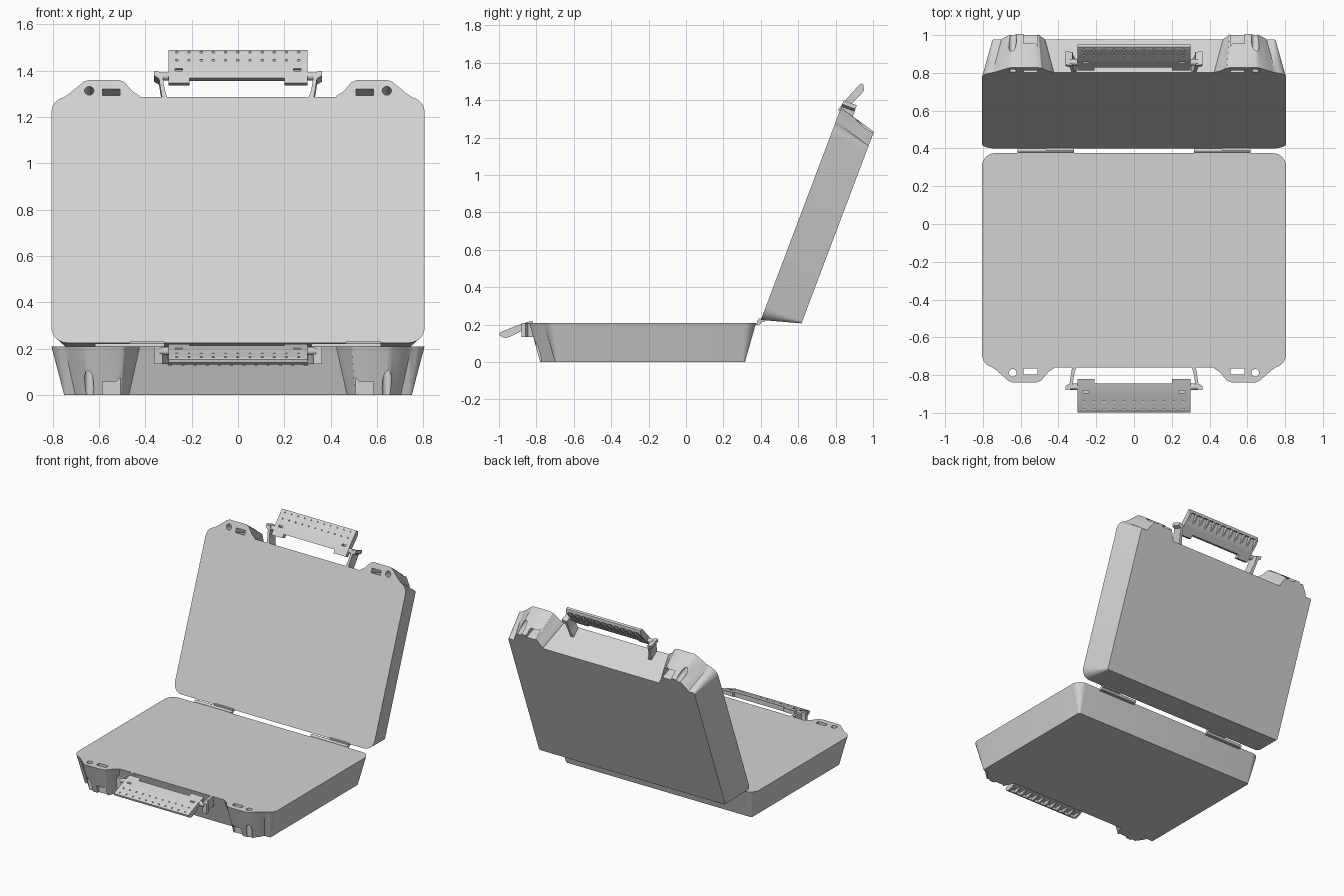
import bpy, bmesh, math
from mathutils import Matrix, Vector

cube = bpy.data.objects.get("Cube")
if cube:
    bpy.data.objects.remove(cube, do_unlink=True)

grey = bpy.data.materials.new("light_grey_plastic")
grey.use_nodes = True
grey.diffuse_color = (0.65, 0.65, 0.65, 1)
grey.node_tree.nodes["Principled BSDF"].inputs["Base Color"].default_value = grey.diffuse_color

TOP = 0.21
parts = []


def finish(name, bm, keep=True):
    bmesh.ops.recalc_face_normals(bm, faces=bm.faces)
    mesh = bpy.data.meshes.new(name)
    bm.to_mesh(mesh)
    bm.free()
    mesh.materials.append(grey)
    ob = bpy.data.objects.new(name, mesh)
    bpy.context.collection.objects.link(ob)
    if keep:
        parts.append(ob)
    return ob


def loft(bm, low, high):
    """Solid between two closed loops with the same number of points."""
    a = [bm.verts.new(p) for p in low]
    b = [bm.verts.new(p) for p in high]
    bm.faces.new(a)
    bm.faces.new(b)
    for i in range(len(a)):
        j = (i + 1) % len(a)
        bm.faces.new((a[i], a[j], b[j], b[i]))


def box(bm, x0, x1, y0, y1, z0, z1):
    loft(bm, *[[(x0, y0, z), (x1, y0, z), (x1, y1, z), (x0, y1, z)] for z in (z0, z1)])


def cylinder(bm, centre, radius, depth, along_x=False):
    m = Matrix.Translation(centre)
    if along_x:
        m = m @ Matrix.Rotation(math.pi / 2, 4, "Y")
    bmesh.ops.create_cone(bm, cap_ends=True, segments=20, radius1=radius,
                          radius2=radius, depth=depth, matrix=m)


def rounded(x, y0, y1, r, z, steps=7):
    """Rounded rectangle, symmetric in x."""
    pts = []
    corners = [(x - r, y1 - r), (r - x, y1 - r), (r - x, y0 + r), (x - r, y0 + r)]
    for k, (cx, cy) in enumerate(corners):
        for i in range(steps + 1):
            t = math.pi / 2 * (k + i / steps)
            pts.append((cx + r * math.cos(t), cy + r * math.sin(t), z))
    return pts


def boolean(ob, other, operation):
    """Combine two solids, keep the result as a plain mesh, drop the second."""
    mod = ob.modifiers.new("combine", "BOOLEAN")
    mod.object, mod.operation, mod.solver = other, operation, "EXACT"
    dg = bpy.context.evaluated_depsgraph_get()
    result = bpy.data.meshes.new_from_object(ob.evaluated_get(dg))
    ob.modifiers.clear()
    ob.data = result
    bpy.data.objects.remove(other, do_unlink=True)


# Tapered shell of one half, with narrow corners on the outside face
bm = bmesh.new()
loft(bm, rounded(0.75, -0.70, 0.315, 0.012, 0), rounded(0.805, -0.76, 0.375, 0.07, TOP))
shell = finish("case_shell", bm)

# Latch bosses on the front edge
boss_top = [(0.76, -0.70), (0.76, -0.752), (0.728, -0.775), (0.665, -0.83), (0.645, -0.838),
            (0.515, -0.838), (0.49, -0.828), (0.455, -0.785), (0.425, -0.765), (0.41, -0.70)]
boss_low = [(0.705, -0.66), (0.702, -0.70), (0.69, -0.725), (0.655, -0.773), (0.64, -0.78),
            (0.525, -0.78), (0.505, -0.772), (0.485, -0.73), (0.472, -0.705), (0.465, -0.66)]
bm = bmesh.new()
for s in (-1, 1):
    loft(bm, [(s * x, y, 0) for x, y in boss_low], [(s * x, y, TOP) for x, y in boss_top])
boolean(shell, finish("boss_helper", bm, False), "UNION")

# Padlock hole and latch slot run straight through each boss
bm = bmesh.new()
for s in (-1, 1):
    cylinder(bm, (s * 0.642, -0.788, 0.1), 0.02, 0.4)
    box(bm, s * 0.547 - 0.037, s * 0.547 + 0.037, -0.796, -0.765, -0.1, 0.3)
boolean(shell, finish("hole_helper", bm, False), "DIFFERENCE")

# Curved handle brackets with pivot pins
bracket = [(0.325, -0.74), (0.331, -0.78), (0.336, -0.81), (0.341, -0.845), (0.362, -0.858),
           (0.362, -0.88), (0.325, -0.872), (0.321, -0.82), (0.314, -0.785), (0.30, -0.74)]
for s, side in ((-1, "right"), (1, "left")):
    bm = bmesh.new()
    loft(bm, [(s * x, y, 0.135) for x, y in bracket], [(s * x, y, TOP) for x, y in bracket])
    finish("handle_bracket_" + side, bm)
    bm = bmesh.new()
    cylinder(bm, (s * 0.313, -0.862, 0.19), 0.017, 0.05, True)
    finish("handle_pin_" + side, bm)

# Handle grip: bent slab
grip_profile = [(-0.82, 0.221), (-0.86, 0.21), (-0.90, 0.197), (-0.94, 0.18), (-0.985, 0.163),
                (-0.998, 0.154), (-0.995, 0.14), (-0.967, 0.128), (-0.935, 0.138),
                (-0.88, 0.165), (-0.82, 0.192)]
bm = bmesh.new()
loft(bm, *[[(x, y, z) for y, z in grip_profile] for x in (-0.3, 0.3)])
grip = finish("handle_grip", bm)

# Grip cuts: finger grooves below, pin holes and end slots above, notch behind
bm = bmesh.new()
box(bm, -0.21, 0.2, -0.845, -0.80, 0.1, 0.3)
for i in range(11):
    x = -0.264 + i * 0.0526
    box(bm, x - 0.02, x + 0.02, -0.975, -0.90, 0.1, 0.154)
    for y, z in ((-0.94, 0.172), (-0.982, 0.157)):
        box(bm, x - 0.005, x + 0.005, y - 0.004, y + 0.004, z, 0.25)
for s in (-1, 1):
    box(bm, s * 0.255 - 0.016, s * 0.255 + 0.016, -0.894, -0.882, 0.18, 0.25)
boolean(grip, finish("groove_helper", bm, False), "DIFFERENCE")

# Lid half: the same parts, reflected and tilted back about the hinge line
tilt = math.radians(20.7)
up = Vector((0, math.sin(tilt), math.cos(tilt)))
out = Vector((0, math.cos(tilt), -math.sin(tilt)))
origin = Vector((0, 0.4, 0.225)) + up * 0.375 + out * TOP
lid_matrix = Matrix((Vector((1, 0, 0)), -up, -out)).transposed().to_4x4()
lid_matrix.translation = origin
for ob in list(parts):
    lid = ob.copy()
    lid.data = ob.data.copy()
    lid.name = "lid_" + ob.name
    lid.data.transform(lid_matrix)
    lid.data.flip_normals()
    bpy.context.collection.objects.link(lid)
    parts.append(lid)
    ob.name = "base_" + ob.name

# Hinges between the halves
for s, side in ((-1, "right"), (1, "left")):
    bm = bmesh.new()
    x0, x1 = sorted((s * 0.317, s * 0.617))
    box(bm, x0, x1, 0.36, 0.388, 0.198, TOP)
    cylinder(bm, ((x0 + x1) / 2, 0.39, 0.212), 0.011, 0.3, True)
    box(bm, x0 + 0.15, x1, 0.388, 0.42, 0.214, 0.232)
    finish("hinge_" + side, bm)

# Smooth the rounded corners, keep real edges sharp
bpy.ops.object.select_all(action="DESELECT")
for ob in parts:
    ob.select_set(True)
bpy.context.view_layer.objects.active = parts[0]
bpy.ops.object.shade_smooth_by_angle(angle=math.radians(30))
